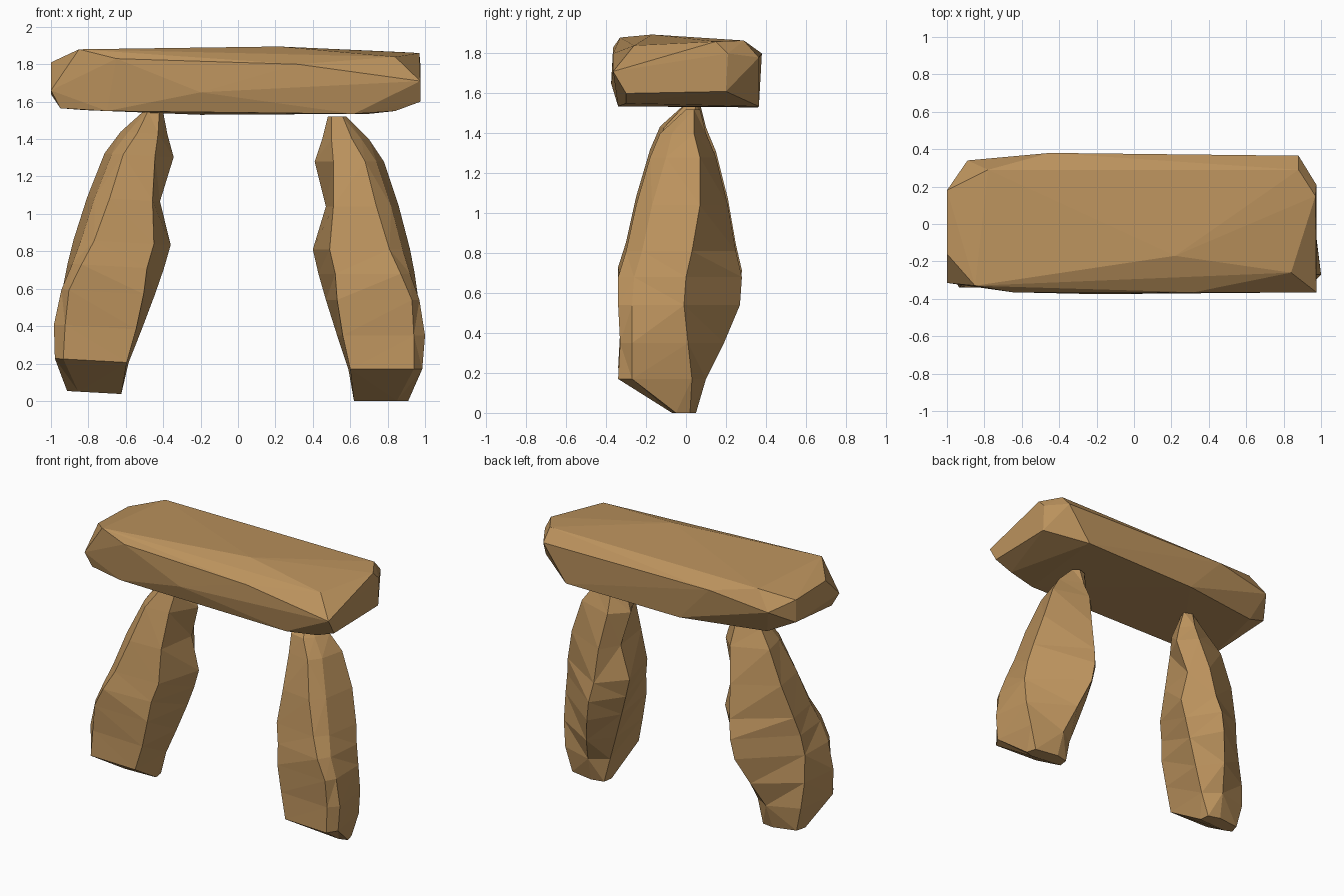
import bpy, bmesh, math
from mathutils import Matrix

stone = bpy.data.materials.new("tan stone")
stone.diffuse_color = (0.50, 0.29, 0.11, 1)


def finish(name, bm):
    bmesh.ops.recalc_face_normals(bm, faces=bm.faces)
    mesh = bpy.data.meshes.new(name)
    bm.to_mesh(mesh)
    bm.free()
    mesh.materials.append(stone)
    obj = bpy.data.objects.new(name, mesh)
    bpy.context.collection.objects.link(obj)
    return obj


# Lintel: rough slab as the hull of its chipped corners
corners = [
    # top
    (-.85, -.33, 1.88), (.22, -.17, 1.895), (.84, -.26, 1.84), (.97, .15, 1.86),
    (.88, .29, 1.865), (-.78, .29, 1.865), (-1, -.16, 1.81), (-1, .18, 1.80),
    # front and back bulge
    (-.65, -.365, 1.83), (.32, -.365, 1.80), (-.2, -.375, 1.65), (.975, -.365, 1.71),
    (-1, -.315, 1.66), (-.45, .38, 1.80), (.88, .365, 1.78), (.975, .21, 1.80),
    (-.89, .34, 1.74),
    # underside
    (-.95, -.30, 1.565), (-.7, -.34, 1.55), (.62, -.34, 1.535), (.84, -.30, 1.55),
    (.975, -.30, 1.60), (.975, .20, 1.61), (.70, .365, 1.535), (-.2, .36, 1.53),
    (-.82, .25, 1.555), (-1, .18, 1.64),
]
bm = bmesh.new()
for c in corners:
    bm.verts.new(c)
bmesh.ops.convex_hull(bm, input=bm.verts)
finish("lintel", bm)

# Standing stone: six-sided rings, from front inner round by the outside to inner
rings = [
    (0.00, [(.62, -.04), (.85, -.07), (.91, -.05), (.89, .02), (.72, .05), (.63, .03)]),
    (0.17, [(.60, -.32), (.94, -.34), (.985, -.27), (.94, .03), (.71, .10), (.59, .02)]),
    (0.35, [(.56, -.31), (.94, -.33), (1.0, -.27), (.965, .01), (.66, .19), (.53, .04)]),
    (0.54, [(.53, -.31), (.93, -.34), (.97, -.27), (.965, -.01), (.60, .27), (.47, .06)]),
    (0.68, [(.52, -.29), (.87, -.34), (.92, -.26), (.945, .00), (.58, .28), (.43, .07)]),
    (0.81, [(.49, -.26), (.81, -.30), (.88, -.22), (.92, .03), (.56, .25), (.40, .07)]),
    (1.04, [(.51, -.22), (.74, -.25), (.82, -.17), (.86, .07), (.55, .21), (.47, .07)]),
    (1.28, [(.51, -.15), (.68, -.18), (.74, -.10), (.78, .07), (.52, .15), (.41, .04)]),
    (1.40, [(.50, -.11), (.61, -.13), (.66, -.07), (.70, .04), (.53, .10), (.45, .03)]),
    (1.52, [(.50, .00), (.56, .00), (.57, .02), (.58, .04), (.54, .07), (.48, .05)]),
]


def standing_stone(name, mirrored):
    bm = bmesh.new()
    loops = [[bm.verts.new((x, y, z)) for x, y in pts] for z, pts in rings]
    for low, high in zip(loops, loops[1:]):
        for i in range(6):
            j = (i + 1) % 6
            bm.faces.new((low[i], low[j], high[j], high[i]))
    bm.faces.new(loops[0][::-1])
    bm.faces.new(loops[-1])
    bmesh.ops.triangulate(bm, faces=bm.faces)
    if mirrored:
        # the left stone is the same rock, mirrored and leaning a little more
        lean = Matrix.Translation((.005, 0, .003)) @ Matrix.Rotation(-.055, 4, 'Y')
        flip = Matrix.Scale(-1, 4, (1, 0, 0))
        bmesh.ops.transform(bm, matrix=flip @ lean, verts=bm.verts)
    return finish(name, bm)


standing_stone("right_standing_stone", False)
standing_stone("left_standing_stone", True)
